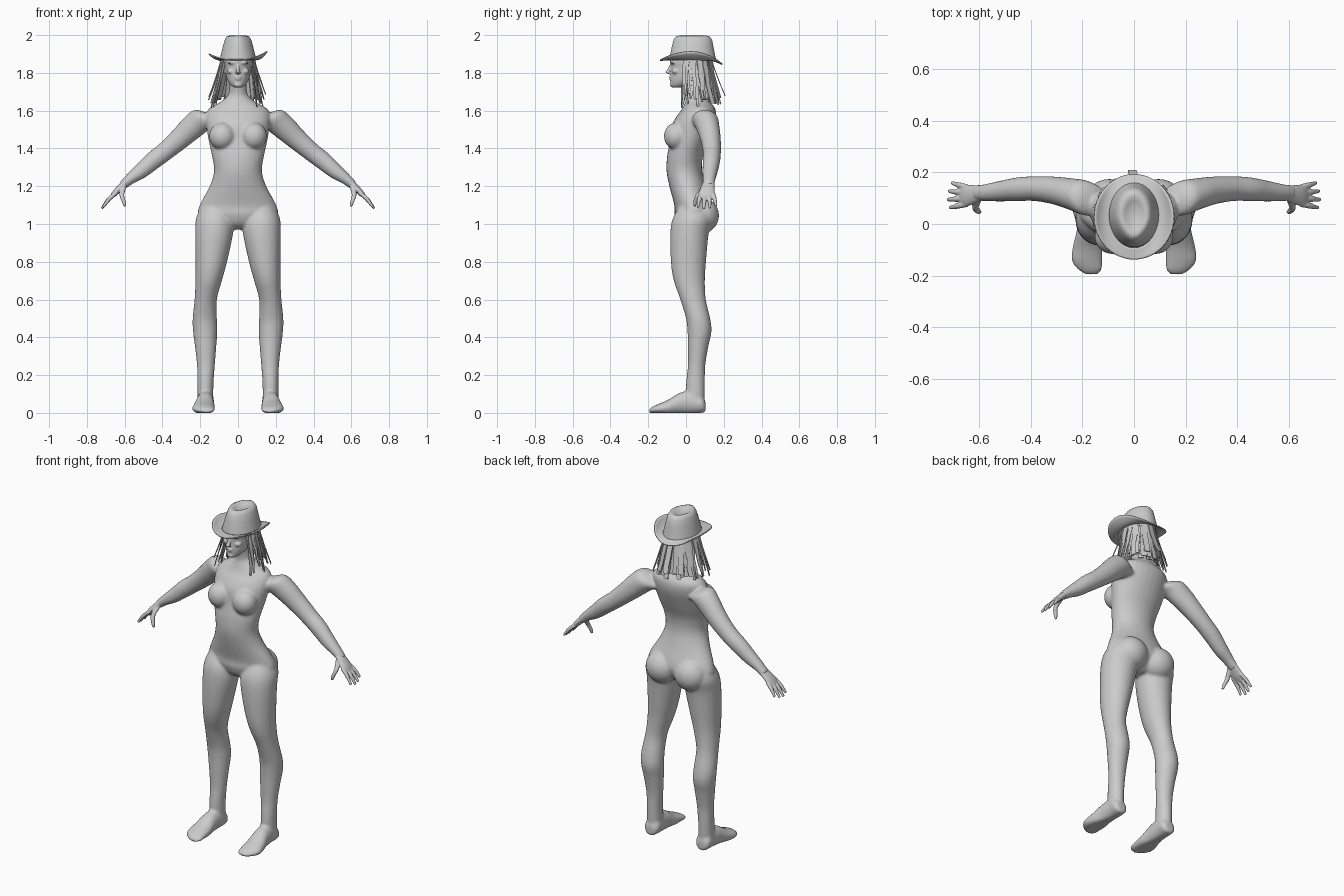
import bpy, bmesh, math, random
from mathutils import Vector, Matrix

random.seed(4)
X, Y, Z = Vector((1, 0, 0)), Vector((0, 1, 0)), Vector((0, 0, 1))
mat = bpy.data.materials.new("plain grey")
mat.diffuse_color = (0.6, 0.6, 0.6, 1)


def finish(bm, name, voxel=0, smooth=3, thick=0):
    bmesh.ops.recalc_face_normals(bm, faces=bm.faces)
    me = bpy.data.meshes.new(name)
    for f in bm.faces:
        f.smooth = thick == 0
    bm.to_mesh(me)
    bm.free()
    me.materials.append(mat)
    ob = bpy.data.objects.new(name, me)
    bpy.context.collection.objects.link(ob)
    if voxel:
        m = ob.modifiers.new("fuse", 'REMESH')
        m.mode, m.voxel_size, m.use_smooth_shade = 'VOXEL', voxel, True
        m = ob.modifiers.new("soften", 'SMOOTH')
        m.factor, m.iterations = 0.5, smooth
    if thick:
        m = ob.modifiers.new("thickness", 'SOLIDIFY')
        m.thickness = thick
    return ob


def spline(rows, steps=4):
    """Smooth the rows with a Catmull-Rom curve."""
    v = [Vector(r) for r in rows]
    v = [v[0]] + v + [v[-1]]
    out = []
    for a, b, c, d in zip(v, v[1:], v[2:], v[3:]):
        for i in range(steps):
            t = i / steps
            out.append(0.5 * (2 * b + (c - a) * t + (2 * a - 5 * b + 4 * c - d) * t * t
                              + (3 * b - a - 3 * c + d) * t ** 3))
    return out + [v[-1]]


def loft(bm, rows, u, v, side=1, floor=None, segs=28):
    """Closed tube; each row is x, y, z, radius along u, radius along v."""
    rings = []
    for r in spline(rows):
        ring = []
        for i in range(segs):
            a = math.tau * i / segs
            p = Vector(r[:3]) + u * max(r[3], .001) * math.cos(a) + v * max(r[4], .001) * math.sin(a)
            if floor is not None:
                p.z = max(p.z, floor)
            ring.append(bm.verts.new((p.x * side, p.y, p.z)))
        rings.append(ring)
    for a, b in zip(rings, rings[1:]):
        for i in range(segs):
            j = (i + 1) % segs
            bm.faces.new((a[i], a[j], b[j], b[i]))
    bm.faces.new(rings[0])
    bm.faces.new(rings[-1])


def ball(bm, c, r):
    bmesh.ops.create_uvsphere(bm, u_segments=24, v_segments=16, radius=1,
                              matrix=Matrix.Translation(c) @ Matrix.Diagonal((*r, 1)))


# Body: torso rows are height, half width, front y, back y
bm = bmesh.new()
torso = [(.97, .03, .0, .07), (1.0, .12, -.04, .11), (1.05, .205, -.06, .14), (1.1, .203, -.062, .14),
         (1.2, .15, -.088, .105), (1.28, .127, -.103, .085), (1.36, .138, -.1, .09), (1.44, .155, -.085, .12),
         (1.52, .168, -.075, .15), (1.57, .17, -.05, .16), (1.61, .155, -.02, .155), (1.645, .095, -.005, .13),
         (1.68, .055, .005, .11), (1.72, .046, .0, .1), (1.78, .046, -.01, .1)]
loft(bm, [(0, (f + b) / 2, z, w, (b - f) / 2) for z, w, f, b in torso], X, Y)

# Leg rows are height, inner x, outer x, front y, back y
leg = [(1.1, .06, .19, -.03, .12), (1.03, .025, .222, -.07, .14), (.95, .026, .227, -.083, .12),
       (.8, .058, .225, -.08, .106), (.7, .085, .225, -.065, .1), (.6, .112, .23, -.03, .105),
       (.5, .112, .24, .0, .128), (.43, .11, .238, .008, .135), (.35, .115, .228, .01, .118),
       (.25, .123, .217, .01, .102), (.15, .13, .214, .0, .1), (.05, .13, .214, .0, .098)]
foot = [(.172, .103, .03, .025, .03), (.172, .085, .045, .045, .045), (.172, .03, .055, .045, .06),
        (.175, -.03, .05, .048, .058), (.18, -.09, .03, .058, .042), (.182, -.14, .022, .06, .028),
        (.172, -.175, .016, .048, .018), (.165, -.195, .01, .025, .01)]
arm = [(.13, .09, 1.55, .05, .05), (.185, .1, 1.555, .068, .066), (.24, .115, 1.515, .062, .066),
       (.31, .13, 1.45, .054, .057), (.385, .137, 1.385, .048, .05), (.45, .135, 1.335, .046, .048),
       (.52, .127, 1.275, .04, .04), (.575, .122, 1.235, .033, .029), (.615, .12, 1.2, .03, .022)]
slant = Vector((.66, 0, .75))
for s in (-1, 1):
    loft(bm, [((a + b) / 2, (f + k) / 2, z, (b - a) / 2, (k - f) / 2) for z, a, b, f, k in leg], X, Y, s)
    loft(bm, foot, X, Z, s, floor=0)
    loft(bm, arm, Y, slant, s)
    ball(bm, (s * .083, -.05, 1.465), (.07, .067, .073))    # breast
    ball(bm, (s * .095, .085, 1.045), (.098, .09, .095))    # buttock
finish(bm, "body", .0075, 6)

# Hands: palm, four spread fingers and a thumb
for s, name in ((-1, "right_hand"), (1, "left_hand")):
    bm = bmesh.new()
    loft(bm, [(.585, .121, 1.227, .028, .02), (.62, .115, 1.195, .036, .018),
              (.65, .11, 1.165, .042, .016), (.67, .109, 1.145, .036, .01)], Y, slant, s)
    for k, reach in enumerate((.95, 1.05, 1.0, .85)):
        y0, y1 = .077 + .022 * k, .063 + .032 * k
        loft(bm, [(.645, y0, 1.165, .011, .011), (.645 + .04 * reach, (y0 + y1) / 2, 1.165 - .035 * reach, .011, .011),
                  (.645 + .073 * reach, y1, 1.165 - .08 * reach, .007, .007)], Y, slant, s, segs=12)
    loft(bm, [(.605, .1, 1.2, .016, .016), (.615, .065, 1.155, .014, .013),
              (.605, .05, 1.12, .011, .011), (.598, .046, 1.093, .007, .007)], Y, X, s, segs=12)
    finish(bm, name, .004, 2)

# Head rows are height, half width, front y, back y
bm = bmesh.new()
head = [(1.722, .018, -.072, -.03), (1.735, .038, -.08, .02), (1.76, .055, -.083, .07),
        (1.79, .064, -.082, .1), (1.83, .07, -.08, .118), (1.87, .072, -.083, .122), (1.92, .055, -.05, .1)]
loft(bm, [(0, (f + b) / 2, z, w, (b - f) / 2) for z, w, f, b in head], X, Y)
loft(bm, [(0, -.077, 1.845, .008, .008), (0, -.088, 1.82, .009, .01),
          (0, -.097, 1.803, .013, .012), (0, -.082, 1.793, .01, .006)], X, Y, segs=14)    # nose
ball(bm, (0, -.081, 1.777), (.02, .009, .006))              # upper lip
ball(bm, (0, -.08, 1.767), (.018, .009, .006))              # lower lip
ball(bm, (0, -.073, 1.737), (.02, .013, .013))              # chin
for s in (-1, 1):
    ball(bm, (s * .03, -.07, 1.853), (.026, .013, .007))    # brow
    ball(bm, (s * .036, -.054, 1.808), (.022, .02, .016))   # cheek
    ball(bm, (s * .07, .02, 1.82), (.008, .016, .026))      # ear
finish(bm, "head", .004, 2)

# Hair: layers of flat hanging strands, open around the face
bm = bmesh.new()
for layer, count in enumerate((21, 24)):
    for i in range(count):
        a = math.radians(-24 + 228 * i / (count - 1) + random.uniform(-4, 4))
        d = Vector((math.cos(a), math.sin(a), 0))
        t = Vector((-math.sin(a), math.cos(a), 0))
        back = max(0, math.sin(a))
        end = random.uniform(1.63, 1.68) if back > .3 else random.uniform(1.61, 1.7)
        flare = .125 + random.uniform(-.02, .025) + .01 * layer
        w = random.uniform(.011, .017)
        prev = None
        for k in range(6):
            f = k / 5
            r = .076 + .012 * layer + (flare - .085) * f ** 1.2
            p = Vector((0, .035, 1.885 + (end - 1.885) * f)) + Vector((d.x * r, d.y * (r + .012), 0))
            p += t * random.uniform(-.004, .004)
            g = w * (1 if back > .5 else 1 - .65 * f)
            row = [bm.verts.new(p - t * g), bm.verts.new(p + t * g)]
            if prev:
                bm.faces.new((prev[0], prev[1], row[1], row[0]))
            prev = row
finish(bm, "hair_strands", thick=.004)

# Hat crown: tapered, pinched at the front, with a long dent on top
N = 48
bm = bmesh.new()
prev = None
for z, rx, ry, cy in [(1.865, .098, .125, .035), (1.9, .09, .118, .035), (1.94, .08, .11, .035),
                      (1.975, .07, .102, .036), (1.992, .06, .09, .036), (1.997, .048, .075, .036),
                      (1.988, .035, .055, .036), (1.98, .018, .03, .036), (1.978, .002, .003, .036)]:
    row = []
    for i in range(N):
        a = math.tau * i / N
        pinch = 1 - .25 * max(0, -math.sin(a)) ** 2 * max(0, (z - 1.9) / .1)
        row.append(bm.verts.new((rx * math.cos(a) * pinch, cy + ry * math.sin(a), z)))
    if prev:
        for i in range(N):
            j = (i + 1) % N
            bm.faces.new((prev[i], prev[j], row[j], row[i]))
    prev = row
bm.faces.new(prev)
finish(bm, "hat_crown")

# Hat brim: turned up at the sides, lower at the back
bm = bmesh.new()
prev = None
for k in range(7):
    f = k / 6
    row = []
    for i in range(N):
        a = math.tau * i / N
        c, s = math.cos(a), math.sin(a)
        x, y = c * (.094 + .058 * f), .028 + s * (.12 + .046 * f)
        z = 1.873 + f * f * (.04 * c * c + .006 * c) - f * .022 * max(0, s) ** 2 - .004 * f
        row.append(bm.verts.new((x, y, z)))
    if prev:
        for i in range(N):
            j = (i + 1) % N
            bm.faces.new((prev[i], prev[j], row[j], row[i]))
    prev = row
brim = finish(bm, "hat_brim", thick=.006)
brim.data.polygons.foreach_set("use_smooth", [True] * len(brim.data.polygons))
